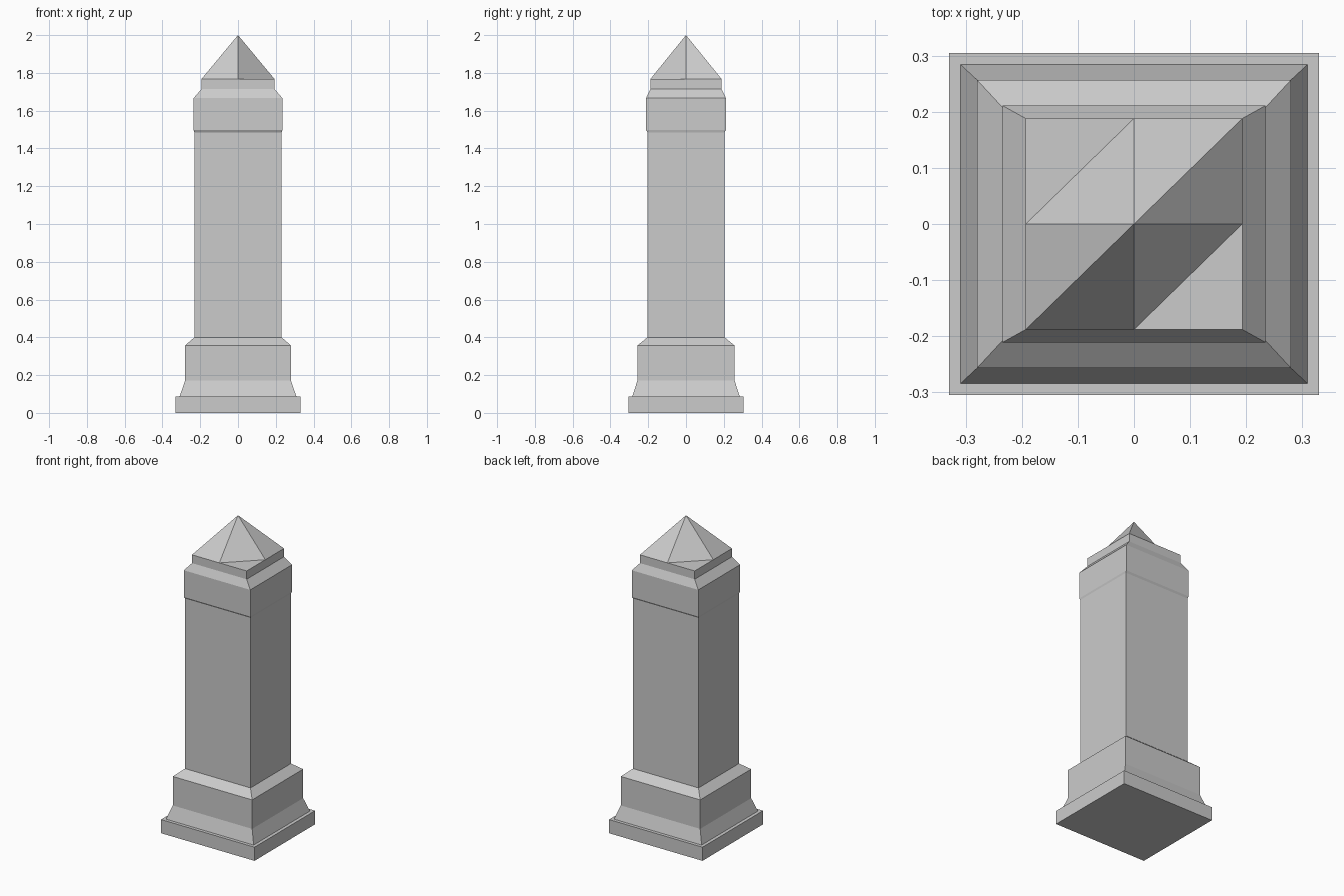
import bpy, bmesh

if "Cube" in bpy.data.objects:
    bpy.data.objects.remove(bpy.data.objects["Cube"])


def ring(bm, x, y, z):
    return [bm.verts.new((sx * x, sy * y, z))
            for sx, sy in ((-1, -1), (1, -1), (1, 1), (-1, 1))]


def finish(name, bm):
    bmesh.ops.recalc_face_normals(bm, faces=bm.faces[:])
    mesh = bpy.data.meshes.new(name)
    bm.to_mesh(mesh)
    bm.free()
    bpy.context.collection.objects.link(bpy.data.objects.new(name, mesh))


# One stepped, hollow outline: (half width, half depth, height)
levels = [
    # plinth
    (0.33, 0.305, 0.0), (0.33, 0.305, 0.087),
    # flared pedestal
    (0.309, 0.284, 0.087), (0.28, 0.257, 0.172),
    (0.28, 0.257, 0.357), (0.231, 0.204, 0.40),
    # shaft
    (0.231, 0.204, 1.485),
    # collar
    (0.2345, 0.211, 1.497), (0.2345, 0.211, 1.667),
    # neck
    (0.193, 0.188, 1.715), (0.193, 0.188, 1.768),
]
bm = bmesh.new()
rings = [ring(bm, *lv) for lv in levels]
bm.faces.new(rings[0])
for low, high in zip(rings, rings[1:]):
    for i in range(4):
        j = (i + 1) % 4
        bm.faces.new((low[i], low[j], high[j], high[i]))
bm.faces.new(rings[-1])
finish("pillar_body", bm)

# Six-sided cap: two opposite corners are cut flat at the neck top
x, y, z = levels[-1]
bm = bmesh.new()
base = [bm.verts.new((a * x, b * y, z)) for a, b in
        ((-1, -1), (0, -1), (1, 0), (1, 1), (0, 1), (-1, 0))]
apex = bm.verts.new((0, 0, 2.0))
for i in range(6):
    bm.faces.new((base[i], base[(i + 1) % 6], apex))
finish("pointed_cap", bm)
